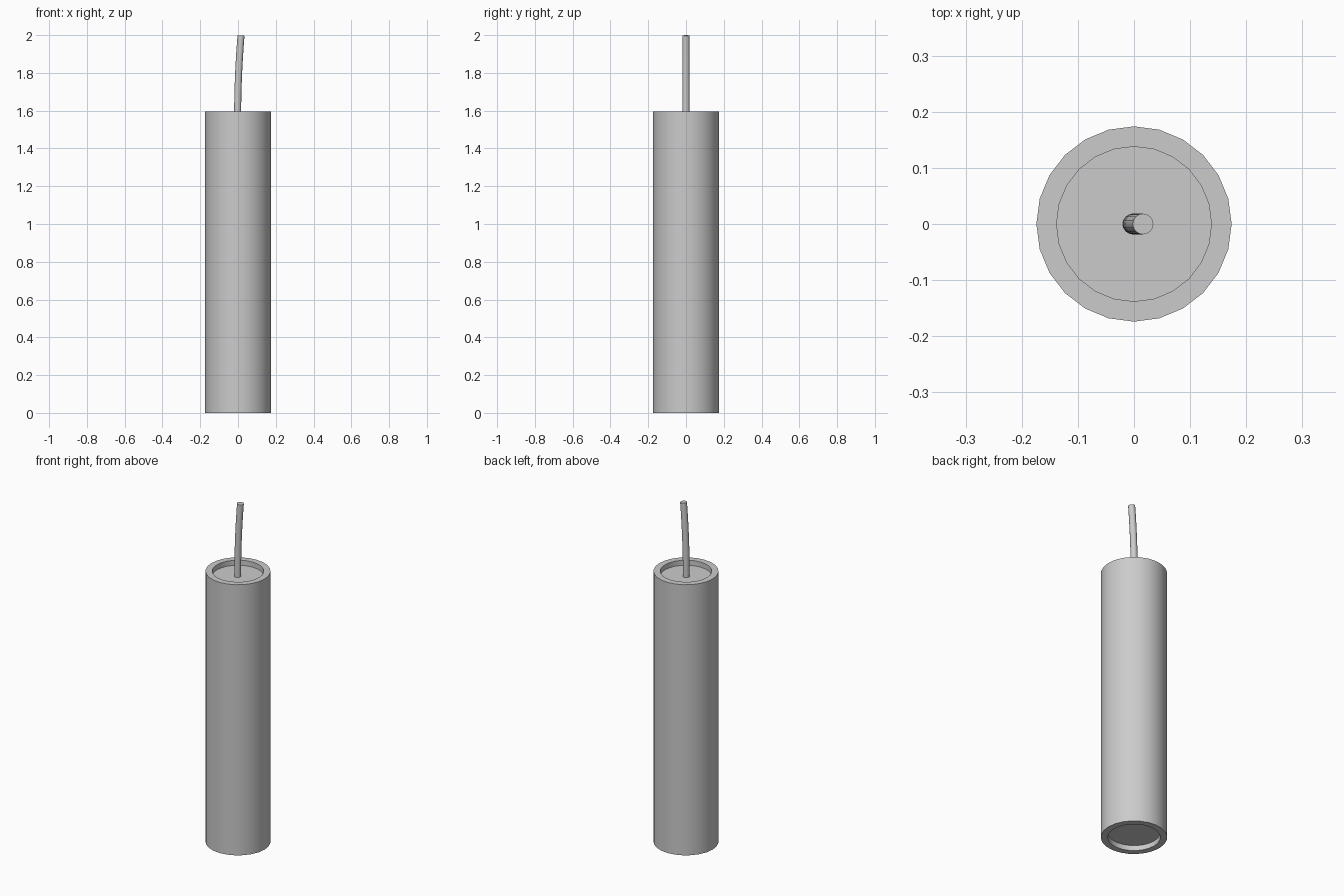
import bpy, bmesh, math
from mathutils import Matrix, Vector

if "Cube" in bpy.data.objects:
    bpy.data.objects.remove(bpy.data.objects["Cube"])


def make_object(name, bm, angle):
    bmesh.ops.recalc_face_normals(bm, faces=bm.faces)
    mesh = bpy.data.meshes.new(name)
    bm.to_mesh(mesh)
    bm.free()
    obj = bpy.data.objects.new(name, mesh)
    bpy.context.collection.objects.link(obj)
    bpy.ops.object.select_all(action='DESELECT')
    obj.select_set(True)
    bpy.context.view_layer.objects.active = obj
    bpy.ops.object.shade_smooth_by_angle(angle=math.radians(angle))
    return obj


def loft(name, rings, sides, angle=40):
    """Capped tube through (centre, tilt about y, radius) rings."""
    bm = bmesh.new()
    loops = []
    for centre, tilt, r in rings:
        m = Matrix.Translation(Vector(centre)) @ Matrix.Rotation(tilt, 4, 'Y')
        loops.append([bm.verts.new(m @ Vector((r * math.cos(a), r * math.sin(a), 0)))
                      for a in (math.tau * i / sides for i in range(sides))])
    for low, high in zip(loops, loops[1:]):
        for i in range(sides):
            j = (i + 1) % sides
            bm.faces.new((low[i], low[j], high[j], high[i]))
    bm.faces.new(loops[0][::-1])
    bm.faces.new(loops[-1])
    return make_object(name, bm, angle)


# Cardboard tube with recessed discs at both ends
outer, inner, height = 0.174, 0.138, 1.595
top_recess, bottom_recess = 0.03, 0.03
profile = [(inner, bottom_recess), (inner, 0), (outer, 0),
           (outer, height), (inner, height), (inner, height - top_recess)]
loft("stick_body", [((0, 0, z), 0, r) for r, z in profile], 24)

# Fuse, straight at the base and bending gently towards +x
base, tip, bend = height - top_recess, 1.998, 0.018
fuse = []
for k in range(9):
    t = k / 8
    slope = 2 * bend * t / (tip - base)
    fuse.append(((-0.002 + bend * t * t, 0, base + (tip - base) * t),
                 math.atan(slope), 0.0185))
loft("fuse", fuse, 16)
